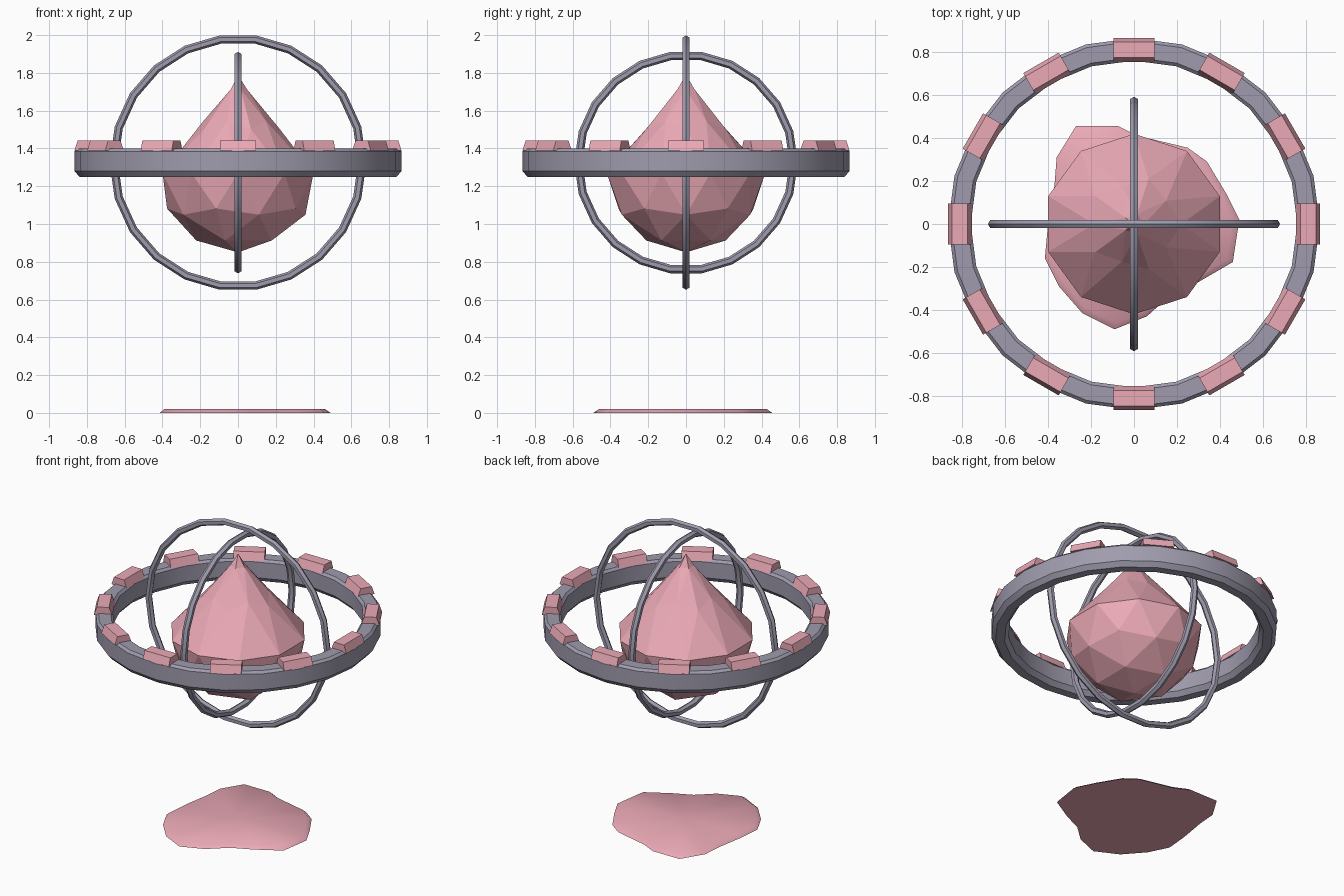
import bpy, bmesh, math
from mathutils import Matrix, Vector

if "Cube" in bpy.data.objects:
    bpy.data.objects.remove(bpy.data.objects["Cube"])


def material(name, rgb):
    m = bpy.data.materials.new(name)
    m.diffuse_color = (*rgb, 1)
    m.use_nodes = True
    m.node_tree.nodes["Principled BSDF"].inputs["Base Color"].default_value = m.diffuse_color
    return m


PINK = material("pink", (0.83, 0.40, 0.47))
STEEL = material("steel", (0.35, 0.33, 0.42))


def finish(name, bm, mat, smooth=None):
    bmesh.ops.recalc_face_normals(bm, faces=bm.faces)
    me = bpy.data.meshes.new(name)
    bm.to_mesh(me)
    bm.free()
    ob = bpy.data.objects.new(name, me)
    bpy.context.collection.objects.link(ob)
    me.materials.append(mat)
    if smooth:
        bpy.ops.object.select_all(action='DESELECT')
        ob.select_set(True)
        bpy.context.view_layer.objects.active = ob
        bpy.ops.object.shade_smooth_by_angle(angle=math.radians(smooth))
    return ob


def lathe(profile, steps, matrix=Matrix()):
    """Sweep a closed (radius, height) profile fully around the z axis."""
    bm = bmesh.new()
    rings = []
    for i in range(steps):
        a = 2 * math.pi * i / steps
        rings.append([bm.verts.new(matrix @ Vector((r * math.cos(a), r * math.sin(a), z)))
                      for r, z in profile])
    n = len(profile)
    for i in range(steps):
        p, q = rings[i], rings[(i + 1) % steps]
        for j in range(n):
            k = (j + 1) % n
            bm.faces.new((p[j], q[j], q[k], p[k]))
    return bm


# Large horizontal band with chamfered edges
band = [(0.865, 1.28), (0.865, 1.385), (0.85, 1.40), (0.775, 1.40),
        (0.76, 1.385), (0.76, 1.28), (0.785, 1.25), (0.84, 1.25)]
finish("outer_band", lathe(band, 24), STEEL, 30)


# Two thin upright hoops, hexagonal in section
def hoop(name, radius, turn):
    tube = [(radius + 0.022 * math.cos(k * math.pi / 3), 0.022 * math.sin(k * math.pi / 3))
            for k in range(6)]
    m = (Matrix.Translation((0, 0, 1.325)) @ Matrix.Rotation(turn, 4, 'Z')
         @ Matrix.Rotation(math.pi / 2, 4, 'X'))
    finish(name, lathe(tube, 22, m), STEEL, 30)


hoop("wide_hoop", 0.658, 0)
hoop("narrow_hoop", 0.57, math.pi / 2)

# Tapered blocks on top of the band
for i in range(12):
    bm = bmesh.new()
    section = [(0.754, 1.39), (0.866, 1.39), (0.848, 1.443), (0.774, 1.443)]
    ends = [[bm.verts.new((r, y, z)) for r, z in section] for y in (-0.095, 0.095)]
    for e in ends:
        bm.faces.new(e)
    for j in range(4):
        k = (j + 1) % 4
        bm.faces.new((ends[0][j], ends[0][k], ends[1][k], ends[1][j]))
    bm.transform(Matrix.Rotation(i * math.pi / 6, 4, 'Z'))
    finish(f"band_block_{i + 1}", bm, PINK)

# Faceted drop: low icosphere with its upper half drawn to a point
bm = bmesh.new()
bmesh.ops.create_icosphere(bm, subdivisions=2, radius=1)
for v in bm.verts:
    t = max(v.co.z, 0)
    s = 0.42 * (1 - 0.92 * t)
    v.co = (v.co.x * s, v.co.y * s, 1.27 + v.co.z * (0.52 if t > 0 else 0.42))
finish("drop", bm, PINK)

# Thin irregular puddle on the floor
outline = [(0.49, 0.02), (0.43, 0.14), (0.34, 0.29), (0.25, 0.355), (0.02, 0.41),
           (-0.075, 0.456), (-0.27, 0.456), (-0.36, 0.31), (-0.37, 0.18), (-0.40, 0.0),
           (-0.415, -0.16), (-0.35, -0.29), (-0.24, -0.415), (-0.09, -0.49),
           (0.06, -0.43), (0.17, -0.33), (0.30, -0.27), (0.46, -0.177)]
bm = bmesh.new()
low = [bm.verts.new((x, y, 0)) for x, y in outline]
top = [bm.verts.new((x * 0.94, y * 0.94, 0.02)) for x, y in outline]
c0, c1 = bm.verts.new((0, 0, 0)), bm.verts.new((0, 0, 0.02))
for i in range(len(outline)):
    j = (i + 1) % len(outline)
    bm.faces.new((low[i], low[j], top[j], top[i]))
    bm.faces.new((top[i], top[j], c1))
    bm.faces.new((low[j], low[i], c0))
finish("puddle", bm, PINK, 50)
